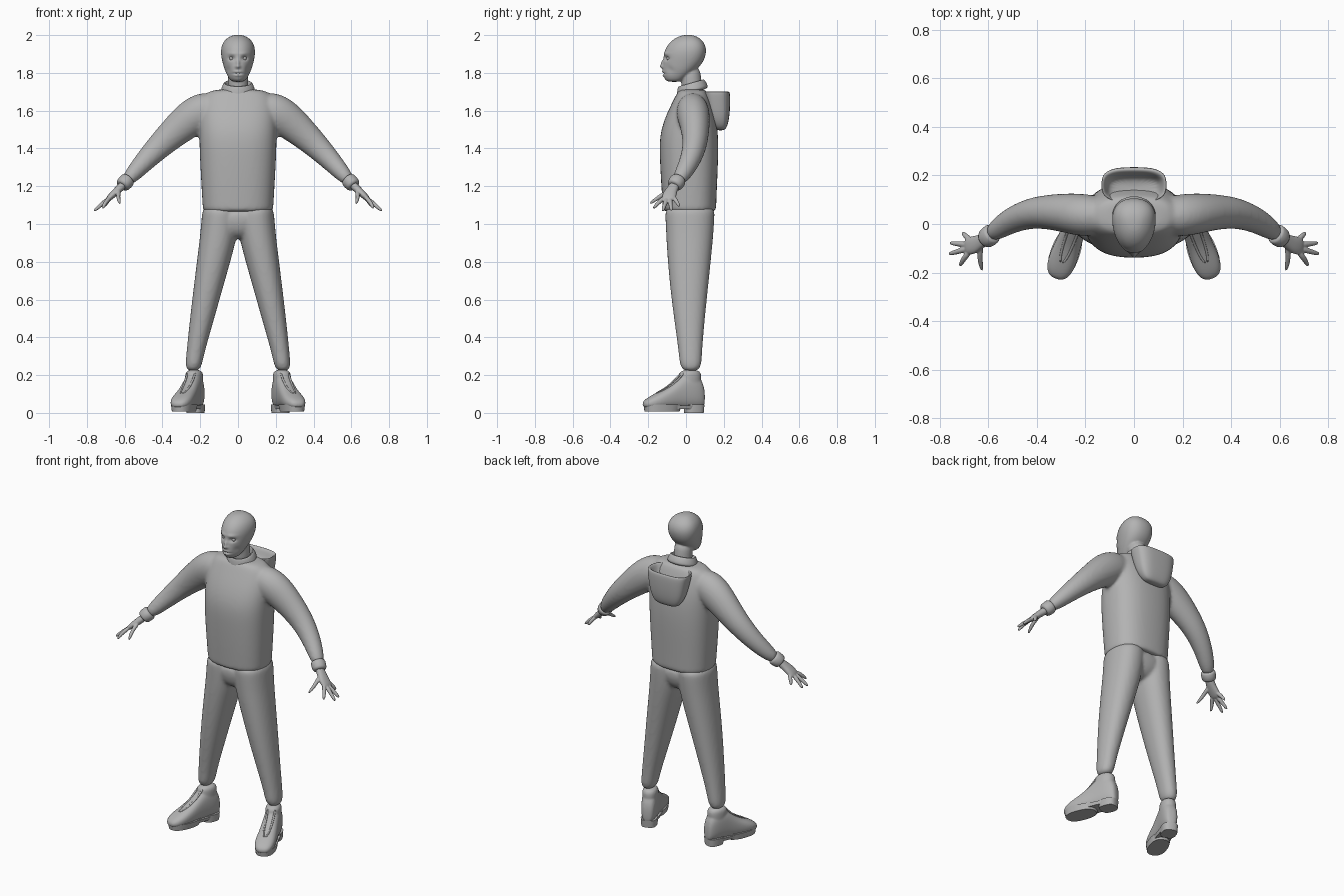
import bpy, bmesh, math
from mathutils import Vector, Matrix

cube = bpy.data.objects.get("Cube")
if cube:
    bpy.data.objects.remove(cube, do_unlink=True)

GREY = (0.45, 0.45, 0.45, 1)
grey = bpy.data.materials.new("plain grey")
grey.use_nodes = True
grey.diffuse_color = GREY
grey.node_tree.nodes["Principled BSDF"].inputs["Base Color"].default_value = GREY

X, Y, Z = Vector((1, 0, 0)), Vector((0, 1, 0)), Vector((0, 0, 1))
SIDES = 24


def loft(bm, rings, ref=Y, axis=None, power=2.3, taper=0, move=None, mirror=False):
    """Closed tube through rings of (centre, radius across, radius along ref)."""
    pts = [Vector(r[0]) for r in rings]
    for side in ((1, -1) if mirror else (1,)):
        loops = []
        for i, (_, ru, rv) in enumerate(rings):
            t = axis or pts[min(i + 1, len(pts) - 1)] - pts[max(i - 1, 0)]
            t = t.normalized()
            v = (ref - t * ref.dot(t)).normalized()
            u = v.cross(t)
            loop = []
            for k in range(SIDES):
                a = 2 * math.pi * k / SIDES
                c, s = math.cos(a), math.sin(a)
                c = math.copysign(abs(c) ** (2 / power), c)
                s = math.copysign(abs(s) ** (2 / power), s)
                p = pts[i] + u * (ru * c * (1 + taper * s)) + v * (rv * s)
                if move:
                    p = move @ p
                loop.append(bm.verts.new((p.x * side, p.y, p.z)))
            loops.append(loop)
        for a, b in zip(loops, loops[1:]):
            for k in range(SIDES):
                j = (k + 1) % SIDES
                bm.faces.new((a[k], a[j], b[j], b[k]))
        bm.faces.new(loops[0][::-1])
        bm.faces.new(loops[-1])


def finish(bm, name, voxel=0, subdiv=2, relax=4):
    """Turn the lofts into one object, fused into a single skin if voxel is set."""
    bmesh.ops.recalc_face_normals(bm, faces=bm.faces)
    mesh = bpy.data.meshes.new(name)
    bm.to_mesh(mesh)
    bm.free()
    mesh.materials.append(grey)
    ob = bpy.data.objects.new(name, mesh)
    bpy.context.collection.objects.link(ob)
    if subdiv:
        ob.modifiers.new("round", "SUBSURF").levels = subdiv
        ob.modifiers["round"].render_levels = subdiv
        mesh.shade_smooth()
    else:
        bpy.ops.object.select_all(action="DESELECT")
        ob.select_set(True)
        bpy.context.view_layer.objects.active = ob
        bpy.ops.object.shade_smooth_by_angle(angle=math.radians(40))
    if voxel:
        skin = ob.modifiers.new("fuse", "REMESH")
        skin.mode = "VOXEL"
        skin.voxel_size = voxel
        skin.use_smooth_shade = True
        soft = ob.modifiers.new("relax", "SMOOTH")
        soft.factor = 0.5
        soft.iterations = relax
    return ob


def upright(rows):
    """Rows of (z, half width, front y, back y) to rings."""
    return [((0, (f + b) / 2, z), w, (b - f) / 2) for z, w, f, b in rows]


# Sweater: torso and both sleeves
bm = bmesh.new()
loft(bm, upright([(1.065, .187, -.122, .16), (1.07, .187, -.122, .16), (1.2, .195, -.132, .165),
                  (1.35, .203, -.14, .172), (1.47, .207, -.142, .172), (1.57, .207, -.11, .16),
                  (1.65, .195, -.07, .135), (1.7, .17, -.045, .115), (1.715, .1, -.03, .1)]),
     axis=Z, power=2.5)
loft(bm, [((.1, .03, 1.625), .085, .075), ((.2, .035, 1.595), .102, .09),
          ((.27, .045, 1.545), .096, .083), ((.35, .05, 1.475), .08, .072),
          ((.43, .045, 1.4), .067, .063), ((.52, .01, 1.305), .051, .052),
          ((.6, -.05, 1.215), .036, .038)], power=2, mirror=True)
finish(bm, "sweater", voxel=.01, relax=8)

# Cuffs
bm = bmesh.new()
loft(bm, [((.58, -.037, 1.238), .034, .036), ((.583, -.039, 1.235), .043, .045),
          ((.612, -.062, 1.205), .041, .043), ((.616, -.065, 1.2), .031, .032)],
     power=2, mirror=True)
finish(bm, "cuffs", subdiv=1)

# Collar, tilted forward, with a hollow inside
bm = bmesh.new()
loft(bm, [((0, .035, 1.69), .094, .088), ((0, .033, 1.715), .09, .085), ((0, .028, 1.742), .079, .075),
          ((0, .026, 1.75), .071, .067), ((0, .028, 1.737), .064, .06), ((0, .033, 1.7), .062, .058)],
     axis=Vector((0, -.28, 1)), power=2)
finish(bm, "collar")

# Hood hanging open at the back
bm = bmesh.new()
loft(bm, upright([(1.495, .055, .165, .2), (1.51, .085, .15, .217), (1.56, .112, .12, .23),
                  (1.64, .127, .1, .235), (1.695, .137, .09, .234), (1.703, .133, .09, .226),
                  (1.695, .122, .095, .212), (1.66, .11, .1, .2), (1.63, .09, .11, .18)]),
     axis=Z, power=3)
finish(bm, "hood")

# Trousers: pelvis and both legs
bm = bmesh.new()
loft(bm, upright([(1.1, .175, -.108, .148), (1.0, .16, -.105, .145), (.95, .09, -.085, .12),
                  (.92, .04, -.05, .08)]), axis=Z, power=2.5)
loft(bm, [((.09, .021, 1.1), .095, .13), ((.093, .021, 1.05), .099, .132), ((.101, .02, .95), .099, .126),
          ((.119, .018, .85), .093, .119), ((.16, .016, .65), .077, .1), ((.2, .019, .45), .06, .076),
          ((.229, .024, .3), .046, .06), ((.239, .025, .215), .042, .056)],
     axis=Z, power=2.2, mirror=True)
finish(bm, "trousers", voxel=.01)

# Shoes, modelled pointing forward and then turned outward
turn = Matrix.Translation((.24, 0, 0)) @ Matrix.Rotation(math.radians(20), 4, "Z")
SHOE = [(-.102, .02, .04, .11), (-.09, .037, .025, .17), (-.05, .047, .02, .215),
        (0, .049, .02, .218), (.045, .05, .02, .185), (.1, .055, .02, .138), (.16, .06, .02, .108),
        (.205, .053, .022, .085), (.232, .036, .028, .066), (.24, .015, .036, .052)]
bm = bmesh.new()
loft(bm, [((0, -s, (lo + hi) / 2), w, (hi - lo) / 2) for s, w, lo, hi in SHOE],
     ref=Z, axis=-Y, power=2.5, move=turn, mirror=True)
loft(bm, [((0, .02, .1), .045, .06), ((0, .022, .18), .045, .062), ((0, .024, .232), .046, .06)],
     axis=Z, power=2.2, move=turn, mirror=True)
finish(bm, "shoes", voxel=.006)

bm = bmesh.new()
loft(bm, [((0, .045, 0), .044, .05), ((0, .045, .045), .047, .054)], axis=Z, power=2.8,
     move=turn, mirror=True)
loft(bm, [((0, -.135, .008), .055, .095), ((0, -.13, .045), .06, .106)], axis=Z, power=2.4,
     move=turn, mirror=True)
loft(bm, [((0, -.07, .02), .045, .16), ((0, -.07, .04), .05, .165)], axis=Z, power=2.6,
     move=turn, mirror=True)
finish(bm, "soles", subdiv=0)

# Raised lacing edges along the instep
bm = bmesh.new()
for off in (-1, 1):
    loft(bm, [((off * .022, -.015, .218), .005, .005), ((off * .021, -.05, .177), .005, .006),
              ((off * .019, -.1, .135), .005, .005), ((off * .014, -.15, .11), .005, .005),
              ((off * .004, -.17, .102), .004, .004)], ref=X, power=2, move=turn, mirror=True)
finish(bm, "lacing_edges", subdiv=1)

# Hands: palm, four fingers and thumb
FINGERS = [((.675, -.112, 1.142), (.703, -.145, 1.115), (.717, -.175, 1.08)),
           ((.68, -.1, 1.138), (.728, -.114, 1.1), (.765, -.124, 1.066)),
           ((.68, -.085, 1.138), (.726, -.082, 1.102), (.76, -.077, 1.068)),
           ((.67, -.068, 1.145), (.693, -.05, 1.12), (.707, -.034, 1.09)),
           ((.63, -.09, 1.175), (.637, -.14, 1.145), (.624, -.195, 1.105))]
bm = bmesh.new()
loft(bm, [((.595, -.05, 1.22), .022, .026), ((.63, -.072, 1.185), .021, .028),
          ((.66, -.087, 1.158), .019, .038), ((.685, -.092, 1.134), .015, .036),
          ((.694, -.094, 1.126), .008, .025)], mirror=True)
for base, middle, tip in FINGERS:
    side = Vector((.7, 0, .7))
    loft(bm, [(base, .013, .013), (middle, .011, .011), (tip, .008, .008)],
         ref=side, power=2, mirror=True)
finish(bm, "hands", voxel=.004, relax=3)

# Head and neck
bm = bmesh.new()
loft(bm, upright([(1.752, .028, -.095, -.03), (1.765, .046, -.116, -.01), (1.81, .068, -.126, .05),
                  (1.85, .08, -.122, .088), (1.89, .089, -.12, .105), (1.93, .09, -.11, .109),
                  (1.967, .077, -.083, .094), (1.992, .047, -.045, .062), (2.001, .02, -.01, .03)]),
     axis=Z, taper=.17, power=2.2)
loft(bm, [((0, .035, 1.67), .056, .056), ((0, .028, 1.76), .052, .054), ((0, .02, 1.84), .055, .055)],
     axis=Z, power=2)
head = finish(bm, "head", voxel=.005, relax=5)
graph = bpy.context.evaluated_depsgraph_get()
head.data = bpy.data.meshes.new_from_object(head.evaluated_get(graph))
head.modifiers.clear()

# Face relief: (x, z, spread x, spread z, push back)
RELIEF = [(.034, 1.877, .017, .011, .015), (0, 1.85, .009, .018, -.012), (0, 1.833, .014, .009, -.012),
          (.03, 1.903, .025, .009, -.005), (.052, 1.815, .012, .02, .008), (0, 1.797, .024, .004, .007),
          (0, 1.806, .02, .005, -.006), (0, 1.786, .018, .005, -.006)]
for v in head.data.vertices:
    if v.co.y < -.03:
        x, z = abs(v.co.x), v.co.z
        v.co.y += sum(p * math.exp(-((x - a) / sa) ** 2 - ((z - b) / sb) ** 2)
                      for a, b, sa, sb, p in RELIEF)
if not head.data.materials:
    head.data.materials.append(grey)
head.data.shade_smooth()

# Eyes
bm = bmesh.new()
for side in (-1, 1):
    bmesh.ops.create_uvsphere(bm, u_segments=16, v_segments=10, radius=.012,
                              matrix=Matrix.Translation((side * .034, -.091, 1.877)))
finish(bm, "eyes", subdiv=1)
